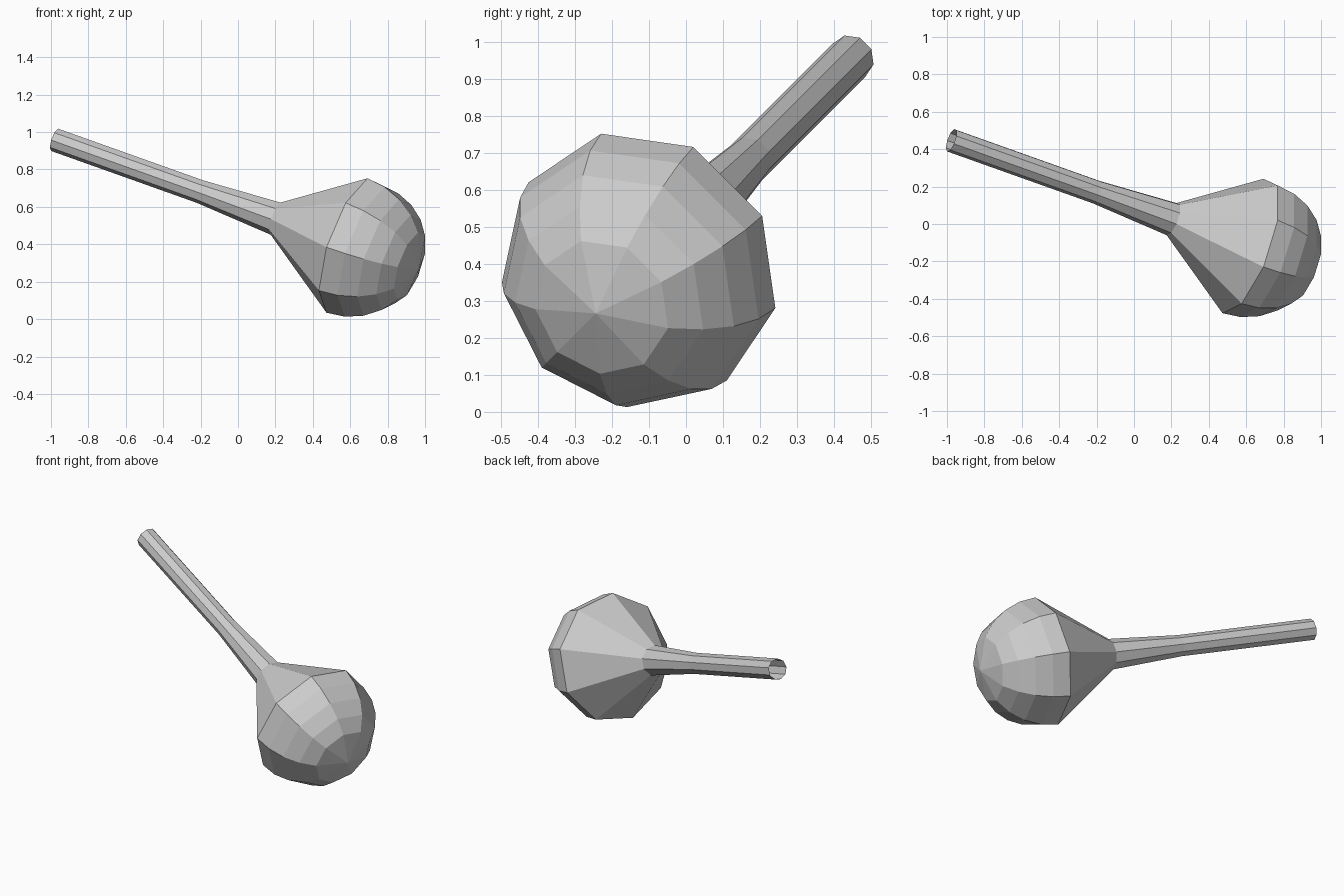
import bpy, math
from mathutils import Vector

if "Cube" in bpy.data.objects:
    bpy.data.objects.remove(bpy.data.objects["Cube"])

SIDES = 9
start = Vector((-0.977, 0.448, 0.959))          # centre of the open handle end
axis = Vector((0.893, -0.318, -0.318)).normalized()
v = Vector((0, -1, 1)).normalized()
u = v.cross(axis)
if u.x > 0:
    u = -u                                      # a corner points to the low side

# (distance along axis, radius): open tube, flared neck, faceted round head
profile = [(0, 0.064), (0.87, 0.064), (1.325, 0.092)]
profile += [(1.772 + 0.405 * math.cos(math.radians(a)), 0.385 * math.sin(math.radians(a)))
            for a in (90, 75, 60, 45, 30)]

verts, faces = [], []
for t, r in profile:
    for i in range(SIDES):
        a = math.tau * i / SIDES
        verts.append(start + axis * t + (u * math.cos(a) + v * math.sin(a)) * r)
for k in range(len(profile) - 1):
    for i in range(SIDES):
        j = (i + 1) % SIDES
        b, c = k * SIDES, (k + 1) * SIDES
        faces.append((b + i, b + j, c + j, c + i))

# fan closing the round head
verts.append(start + axis * 2.177)
last = (len(profile) - 1) * SIDES
for i in range(SIDES):
    faces.append((last + i, last + (i + 1) % SIDES, len(verts) - 1))

mesh = bpy.data.meshes.new("bulb_with_handle")
mesh.from_pydata(verts, [], faces)
mesh.validate()
obj = bpy.data.objects.new("bulb_with_handle", mesh)
bpy.context.collection.objects.link(obj)

# outward-facing normals
import bmesh
bm = bmesh.new()
bm.from_mesh(mesh)
bmesh.ops.recalc_face_normals(bm, faces=bm.faces)
bm.to_mesh(mesh)
bm.free()
